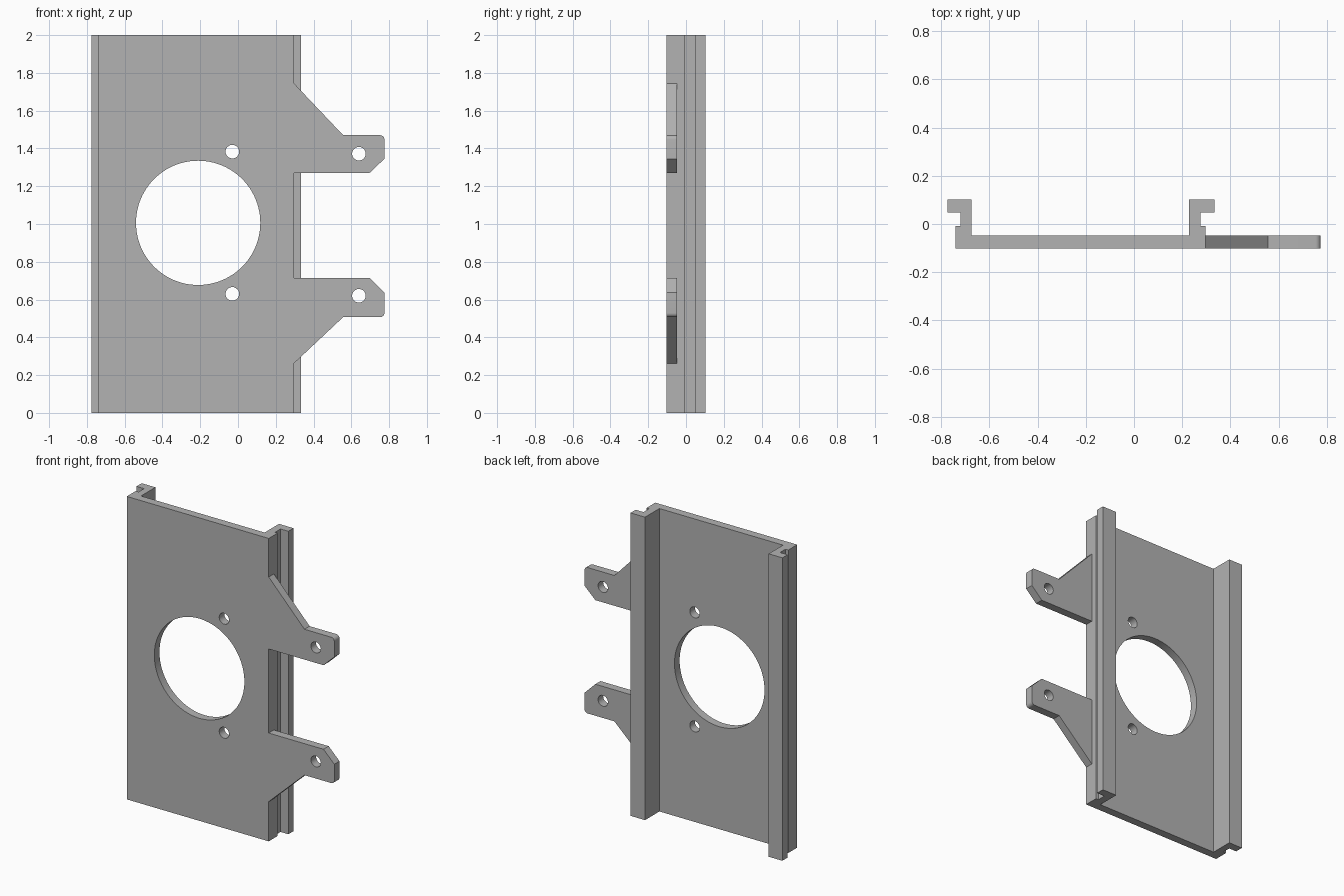
import bpy, bmesh
from math import sin, cos, pi
from mathutils import Vector

default = bpy.data.objects.get("Cube")
if default:
    bpy.data.objects.remove(default, do_unlink=True)

grey = bpy.data.materials.new("plain grey")
grey.use_nodes = True
colour = (0.45, 0.45, 0.45, 1)
grey.diffuse_color = colour
grey.node_tree.nodes["Principled BSDF"].inputs["Base Color"].default_value = colour

FRONT, WEB_BACK, BACK = -0.102, -0.048, 0.102
LIP, HOOK = -0.009, 0.048
EDGE = 0.296


def prism(name, points, direction):
    """Extrude a closed outline along a direction."""
    bm = bmesh.new()
    face = bm.faces.new([bm.verts.new(p) for p in points])
    top = bmesh.ops.extrude_face_region(bm, geom=[face])["geom"]
    bmesh.ops.translate(bm, vec=Vector(direction),
                        verts=[v for v in top if isinstance(v, bmesh.types.BMVert)])
    bmesh.ops.recalc_face_normals(bm, faces=bm.faces)
    mesh = bpy.data.meshes.new(name)
    bm.to_mesh(mesh)
    bm.free()
    mesh.materials.append(grey)
    obj = bpy.data.objects.new(name, mesh)
    bpy.context.collection.objects.link(obj)
    return obj


def arc(x, z, r, start, end, steps):
    return [(x + r * cos(start + (end - start) * i / steps),
             z + r * sin(start + (end - start) * i / steps)) for i in range(steps + 1)]


def combine(target, other, operation):
    """Apply a boolean and discard the helper."""
    bpy.context.view_layer.objects.active = target
    mod = target.modifiers.new(operation.lower(), "BOOLEAN")
    mod.operation, mod.object, mod.solver = operation, other, "EXACT"
    bpy.ops.object.modifier_apply(modifier=mod.name)
    bpy.data.objects.remove(other, do_unlink=True)


# Plate with a hooked rail along each long side
profile = [
    (-0.741, FRONT), (EDGE, FRONT), (EDGE, LIP), (0.277, LIP), (0.277, HOOK),
    (0.334, HOOK), (0.334, BACK), (0.228, BACK), (0.228, WEB_BACK),
    (-0.675, WEB_BACK), (-0.675, BACK), (-0.775, BACK), (-0.775, HOOK),
    (-0.72, HOOK), (-0.72, LIP), (-0.741, LIP)]
plate = prism("railed_plate", [(x, y, 0) for x, y in profile], (0, 0, 2))

# Upper and lower ears: inner edge, tip height, outer edge, root of the brace
TIP, R = 0.775, 0.022
for inner, tip, outer, root, s in ((1.27, 1.345, 1.47, 1.745, 1),
                                   (0.715, 0.637, 0.507, 0.262, -1)):
    corner = arc(TIP - R, outer - s * R, R, 0, s * pi / 2, 6)
    outline = [(0.25, inner), (0.696, inner), (TIP, tip), *corner,
               (0.557, outer), (EDGE, root), (0.25, root)]
    ear = prism("ear", [(x, FRONT, z) for x, z in outline], (0, WEB_BACK - FRONT, 0))
    combine(plate, ear, "UNION")

# Central opening and the four bolt holes
for x, z, r, sides in ((-0.211, 1.006, 0.329, 96),
                       (-0.03, 1.383, 0.036, 32), (-0.03, 0.63, 0.036, 32),
                       (0.64, 1.372, 0.036, 32), (0.64, 0.62, 0.036, 32)):
    circle = arc(x, z, r, 0, 2 * pi, sides)[:-1]
    drill = prism("drill", [(a, FRONT - 0.05, b) for a, b in circle], (0, 0.13, 0))
    combine(plate, drill, "DIFFERENCE")

# Smooth bores, crisp edges
bpy.ops.object.select_all(action="DESELECT")
plate.select_set(True)
bpy.context.view_layer.objects.active = plate
bpy.ops.object.shade_smooth_by_angle(angle=pi / 7)
